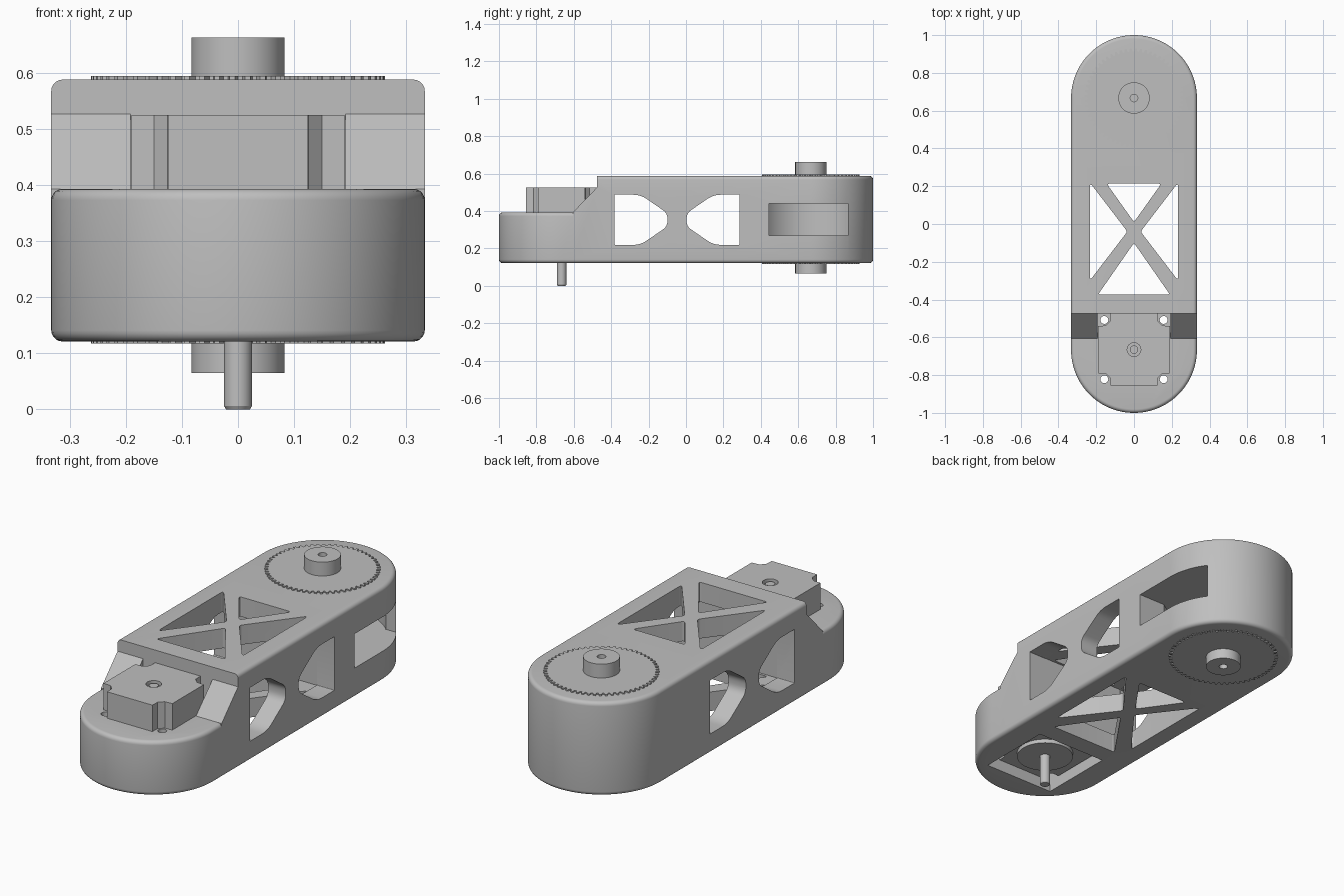
import bpy, bmesh, math
from mathutils import Vector

if "Cube" in bpy.data.objects:
    bpy.data.objects.remove(bpy.data.objects["Cube"], do_unlink=True)

grey = bpy.data.materials.new("machined_grey")
grey.use_nodes = True
GREY = (0.52, 0.52, 0.52, 1)
grey.diffuse_color = GREY
grey.node_tree.nodes["Principled BSDF"].inputs["Base Color"].default_value = GREY

R, END = 0.333, 0.667          # arm half width, centre of each rounded end
BOTTOM, DECK, TOP = 0.121, 0.393, 0.588
MOTOR_Y, GEAR_Y = -0.665, 0.667


def loft(name, rings):
    """Solid through matching rings of points, capped at both ends."""
    bm = bmesh.new()
    loops = [[bm.verts.new(p) for p in ring] for ring in rings]
    n = len(loops[0])
    for a, b in zip(loops, loops[1:]):
        for i in range(n):
            j = (i + 1) % n
            bm.faces.new((a[i], a[j], b[j], b[i]))
    bm.faces.new(loops[0][::-1])
    bm.faces.new(loops[-1])
    bmesh.ops.recalc_face_normals(bm, faces=bm.faces)
    mesh = bpy.data.meshes.new(name)
    bm.to_mesh(mesh)
    bm.free()
    mesh.materials.append(grey)
    obj = bpy.data.objects.new(name, mesh)
    bpy.context.collection.objects.link(obj)
    return obj


def prism(name, pts, lo, hi, axis="z"):
    place = (lambda u, v, w: (w, u, v)) if axis == "x" else (lambda u, v, w: (u, v, w))
    return loft(name, [[place(u, v, w) for u, v in pts] for w in (lo, hi)])


def circle(r, cx=0, cy=0, n=64):
    return [(cx + r * math.cos(math.tau * i / n), cy + r * math.sin(math.tau * i / n))
            for i in range(n)]


def rect(x0, x1, y0, y1):
    return [(x0, y0), (x1, y0), (x1, y1), (x0, y1)]


def rounded(corners, steps=6):
    """Polygon with (x, y, trim) corners softened by small curves."""
    out = []
    for i, (x, y, trim) in enumerate(corners):
        p = Vector((x, y))
        a = Vector(corners[i - 1][:2]) - p
        b = Vector(corners[(i + 1) % len(corners)][:2]) - p
        a, b = p + a.normalized() * trim, p + b.normalized() * trim
        for k in range(steps + 1):
            t = k / steps
            out.append(tuple(a * (1 - t) ** 2 + p * 2 * t * (1 - t) + b * t * t))
    return out


def combine(obj, other, op="DIFFERENCE"):
    mod = obj.modifiers.new("cut", "BOOLEAN")
    mod.operation, mod.object, mod.solver = op, other, "EXACT"
    deps = bpy.context.evaluated_depsgraph_get()
    mesh = bpy.data.meshes.new_from_object(obj.evaluated_get(deps))
    obj.modifiers.clear()
    obj.data = mesh
    bpy.data.objects.remove(other, do_unlink=True)


def stadium(inset, z, n=48):
    r, ring = R - inset, []
    for start, cy in ((0, END), (math.pi, -END)):
        for i in range(n + 1):
            a = start + math.pi * i / n
            ring.append((r * math.cos(a), cy + r * math.sin(a), z))
    return ring


def rounded_slab(name, z0, z1, f=0.02):
    """Round-ended slab with softened upper and lower rims."""
    arc = [math.pi / 2 * k / 5 for k in range(6)]
    low = [stadium(f * (1 - math.sin(a)), z0 + f * (1 - math.cos(a))) for a in arc]
    high = [stadium(f * (1 - math.cos(a)), z1 - f * (1 - math.sin(a))) for a in arc]
    return loft(name, low + high)


# Arm housing: tall section with a sloped step down to the motor deck
body = rounded_slab("arm_housing", BOTTOM, TOP)
step = [(-1.1, 0), (-0.605, 0), (-0.605, DECK), (-0.475, 0.527), (-0.475, 0.7), (-1.1, 0.7)]
combine(body, prism("step_cutter", step, -0.5, 0.5, "x"))
deck = rounded_slab("deck", BOTTOM, DECK)
combine(deck, prism("deck_trim", rect(-0.5, 0.5, -0.605, 1.1), 0, 0.7))
combine(body, deck, "UNION")

# Motor bay: gap between the slopes and a pocket open to the underside
combine(body, prism("bay_gap", rect(-0.192, 0.192, -0.7, -0.475), DECK, 0.7))
combine(body, prism("motor_pocket", rect(-0.195, 0.195, -0.86, -0.47), 0, 0.35))

# Hollow middle with side windows
combine(body, prism("hollow", rect(-0.236, 0.236, -0.385, 0.289), 0.216, 0.49))
for base, s in ((-0.382, 1), (0.286, -1)):
    shoulder, tip = base + s * 0.139, base + s * 0.283
    window = rounded([(base, 0.219, 0.004), (shoulder, 0.219, 0.04), (tip, 0.318, 0.03),
                      (tip, 0.388, 0.03), (shoulder, 0.487, 0.04), (base, 0.487, 0.004)])
    combine(body, prism("side_window", window, -0.5, 0.5, "x"))

# Crossed bracing: four triangular openings through both plates
triangles = [
    [(-0.145, 0.214, 0.02), (0, 0.01, 0.015), (0.145, 0.214, 0.02)],
    [(-0.19, -0.373, 0.015), (0.19, -0.373, 0.015), (0, -0.1, 0.015)],
]
for s in (-1, 1):
    triangles.append([(s * 0.234, 0.22, 0.025), (s * 0.234, -0.3, 0.025),
                      (s * 0.035, -0.04, 0.015)])
for tri in triangles:
    combine(body, prism("brace_opening", rounded(tri), 0, 0.8))

# Gear chamber and its access slot on one side
combine(body, prism("gear_chamber", circle(0.29, 0, GEAR_Y), 0.268, 0.441))
combine(body, prism("access_slot", rect(0.1, 0.5, 0.443, 0.867), 0.269, 0.44))

# Screw holes through the motor deck
for s in (-1, 1):
    for y, r in ((0.157, 0.021), (0.11, 0.012)):
        for t in (-1, 1):
            x = s * (0.157 if y > 0.15 else 0.167)
            hole = circle(r, x, MOTOR_Y + t * y, 20)
            combine(body, prism("screw_hole", hole, 0.3, 0.5))

# Motor with notched corners
quarter = [(0.19, 0.125), (0.15, 0.127), (0.127, 0.15), (0.125, 0.19)]
outline = []
for k in range(4):
    for u, v in quarter:
        for _ in range(k):
            u, v = -v, u
        outline.append((u, v + MOTOR_Y))
motor = prism("motor", outline, 0.175, 0.525)
combine(motor, prism("rear_recess", circle(0.036, 0, MOTOR_Y), 0.505, 0.6))
prism("motor_boss", circle(0.134, 0, MOTOR_Y), 0.155, 0.18)
shaft = circle(0.025, 0, MOTOR_Y, 32)
loft("motor_shaft", [[(x * k, (y - MOTOR_Y) * k + MOTOR_Y, z) for x, y in shaft]
                     for k, z in ((0.85, 0), (1, 0.006), (1, 0.16))])
prism("rear_shaft_end", circle(0.022, 0, MOTOR_Y, 32), 0.5, 0.518)

# Toothed gear faces and bored hubs, above and below
TEETH = 60
gear = []
for i in range(TEETH):
    for off, r in ((0, 0.246), (0.3, 0.246), (0.45, 0.262), (0.8, 0.262)):
        a = math.tau * (i + off) / TEETH
        gear.append((r * math.cos(a), GEAR_Y + r * math.sin(a)))
prism("upper_gear", gear, 0.57, TOP + 0.006)
prism("lower_gear", gear, BOTTOM - 0.004, 0.14)
for name, z0, z1, b0, b1 in (("upper_hub", 0.58, 0.663, 0.63, 0.7),
                             ("lower_hub", 0.065, 0.13, 0, 0.1)):
    hub = prism(name, circle(0.083, 0, GEAR_Y), z0, z1)
    combine(hub, prism("hub_bore", circle(0.02, 0, GEAR_Y, 32), b0, b1))

# Smooth curved sides, crisp edges
for obj in bpy.context.collection.objects:
    if obj.type == "MESH":
        obj.data.polygons.foreach_set("use_smooth", [True] * len(obj.data.polygons))
        obj.data.set_sharp_from_angle(angle=math.radians(30))
